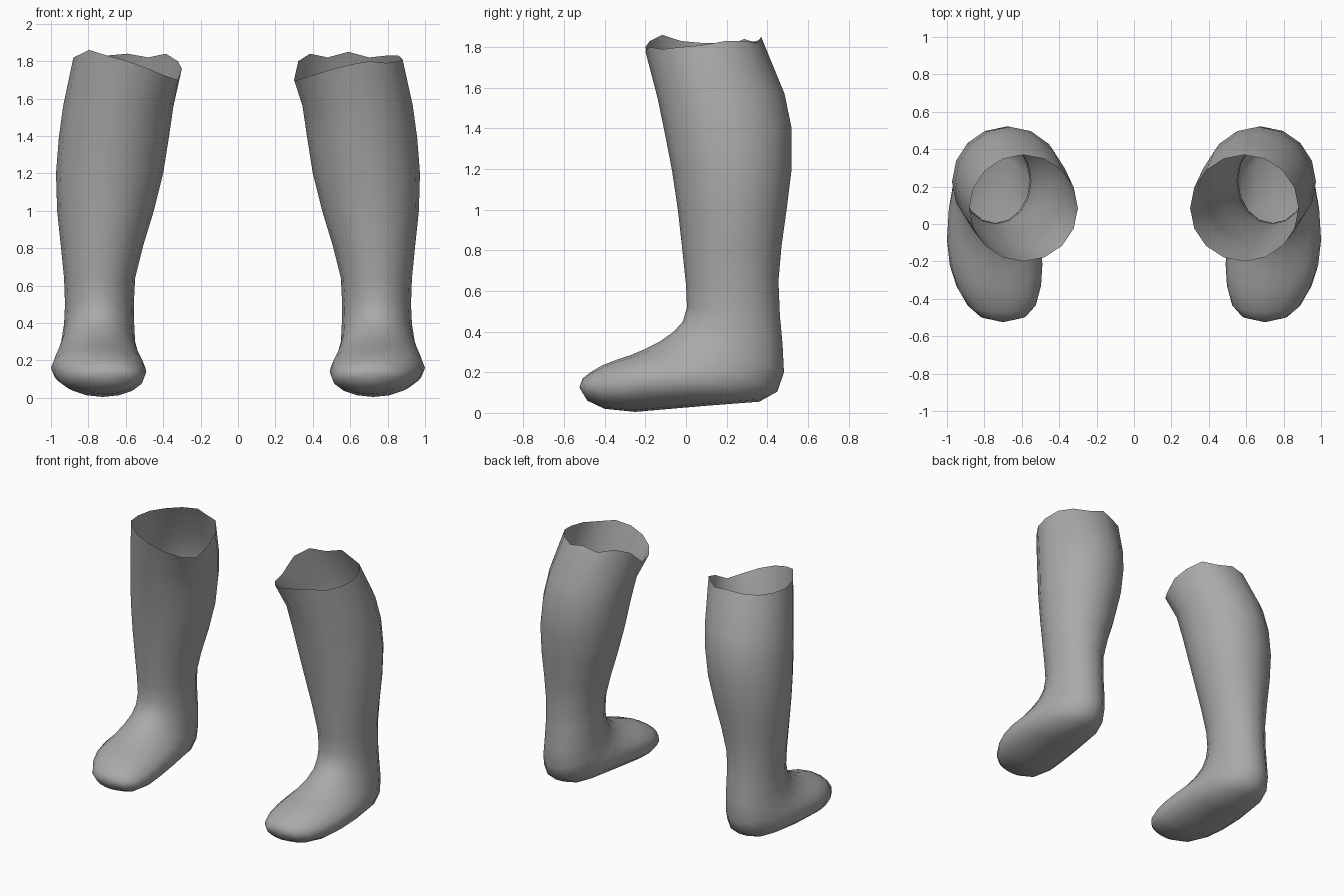
import bpy, bmesh, math

cube = bpy.data.objects.get("Cube")
if cube:
    bpy.data.objects.remove(cube, do_unlink=True)

SIDES = 16

grey = bpy.data.materials.new("plain_grey")
grey.use_nodes = True
colour = (0.4, 0.4, 0.4, 1)
grey.diffuse_color = colour
grey.node_tree.nodes["Principled BSDF"].inputs["Base Color"].default_value = colour

# Cross-sections from cuff to toe: front y, z; back y, z; inner x, outer x
SECTIONS = [
    (-.20, 1.80, .37, 1.80, .30, .88),
    (-.14, 1.55, .485, 1.57, .345, .935),
    (-.105, 1.38, .52, 1.40, .37, .958),
    (-.07, 1.20, .52, 1.20, .40, .973),
    (-.04, 1.00, .495, 1.00, .45, .967),
    (-.02, .82, .47, .82, .505, .948),
    (0, .63, .455, .65, .55, .93),
    (.005, .52, .462, .48, .557, .925),
    (-.015, .45, .475, .34, .555, .93),
    (-.06, .40, .482, .20, .55, .945),
    (-.13, .35, .45, .105, .53, .97),
    (-.20, .315, .36, .055, .51, .99),
    (-.27, .285, .10, .035, .495, 1.0),
    (-.34, .262, -.10, .018, .49, .985),
    (-.41, .235, -.25, .005, .497, .95),
    (-.47, .20, -.40, .02, .525, .89),
    (-.508, .17, -.485, .06, .58, .82),
]

# Torn cuff heights, going outer, front, inner, back
LEFT_RIM = [1.81, 1.80, 1.79, 1.80, 1.78, 1.75, 1.72, 1.70,
            1.70, 1.80, 1.84, 1.82, 1.85, 1.82, 1.83, 1.83]
RIGHT_RIM = [1.82, 1.83, 1.86, 1.83, 1.80, 1.76, 1.72, 1.70,
             1.76, 1.80, 1.84, 1.82, 1.84, 1.83, 1.82, 1.82]


def make_leg(name, side, rim):
    bm = bmesh.new()
    rings = []
    for i, (fy, fz, by, bz, inner, outer) in enumerate(SECTIONS):
        ring = []
        for k in range(SIDES):
            a = math.tau * k / SIDES
            across, along = math.cos(a), math.sin(a)
            x = (inner + outer) / 2 + across * (outer - inner) / 2
            y = (fy + by) / 2 + along * (fy - by) / 2
            z = (fz + bz) / 2 + along * (fz - bz) / 2
            if i == 0:
                z = rim[k]
            ring.append(bm.verts.new((side * x, y, z)))
        rings.append(ring)
    # Walls between neighbouring sections
    for upper, lower in zip(rings, rings[1:]):
        for k in range(SIDES):
            n = (k + 1) % SIDES
            bm.faces.new((upper[k], upper[n], lower[n], lower[k]))
    # Rounded toe tip; the cuff stays open
    tip = bm.verts.new((side * .70, -.525, .125))
    for k in range(SIDES):
        bm.faces.new((rings[-1][k], rings[-1][(k + 1) % SIDES], tip))
    # The wall order faces inward on the mirrored side only
    if side > 0:
        bmesh.ops.reverse_faces(bm, faces=bm.faces[:])
    bm.normal_update()
    if tip.normal.y > 0:
        bmesh.ops.reverse_faces(bm, faces=bm.faces[:])
    for f in bm.faces:
        f.smooth = True
    mesh = bpy.data.meshes.new(name)
    bm.to_mesh(mesh)
    bm.free()
    mesh.materials.append(grey)
    leg = bpy.data.objects.new(name, mesh)
    bpy.context.collection.objects.link(leg)


make_leg("left_lower_leg", 1, LEFT_RIM)
make_leg("right_lower_leg", -1, RIGHT_RIM)
